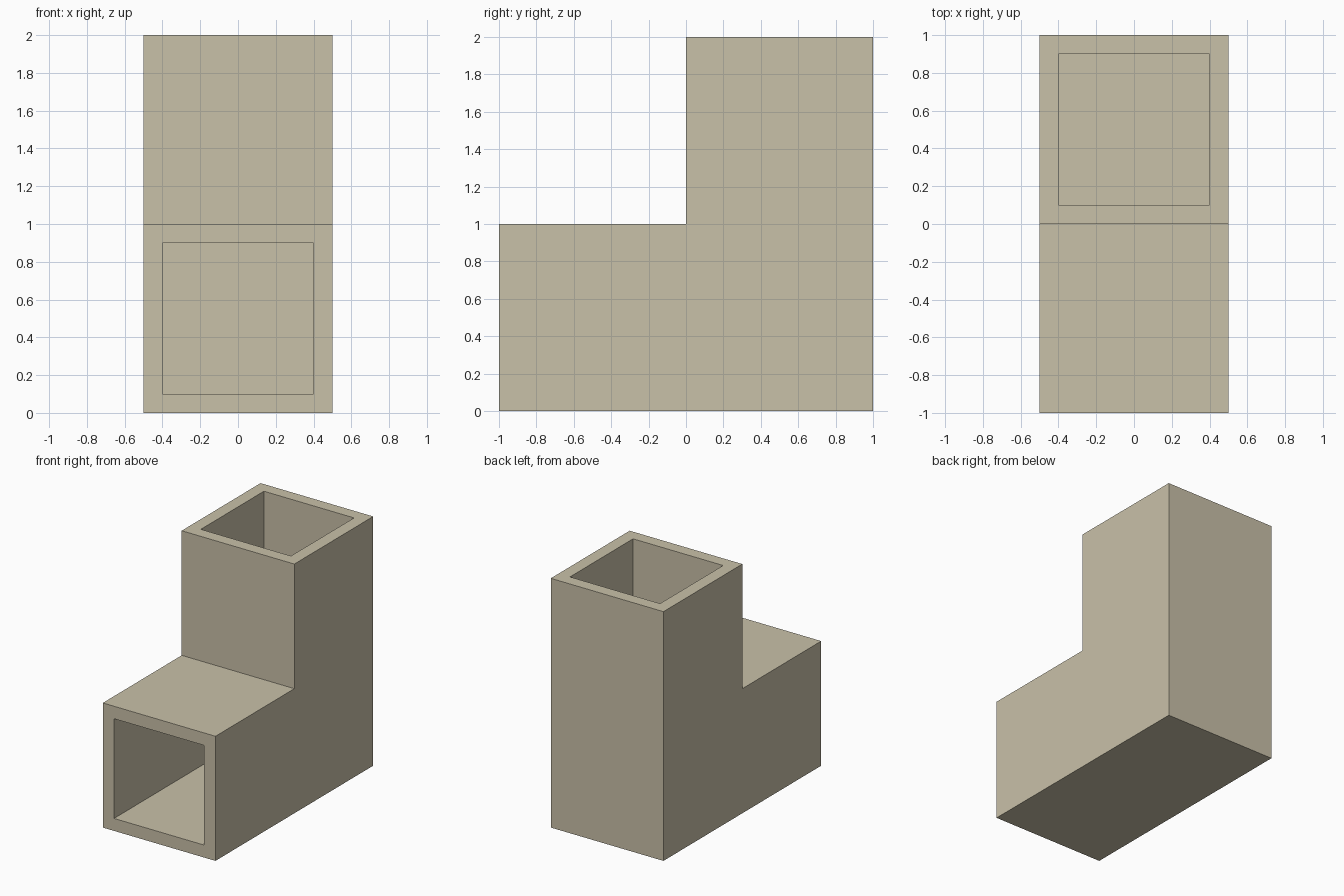
import bpy
import bmesh

cube = bpy.data.objects.get("Cube")
if cube:
    bpy.data.objects.remove(cube, do_unlink=True)

HALF = 0.5   # half width of the duct
WALL = 0.1   # wall thickness

# Single beige material
beige = bpy.data.materials.new("warm beige")
beige.use_nodes = True
colour = (0.584, 0.533, 0.397, 1.0)
beige.diffuse_color = colour
beige.node_tree.nodes["Principled BSDF"].inputs["Base Color"].default_value = colour


def skin(bm, inset):
    """Square rings at the front mouth, the mitre and the top mouth, joined up."""
    w = HALF - inset
    # (y, z) of the heel side and the throat side at each station
    stations = [
        ((-1, inset), (-1, 1 - inset)),
        ((1 - inset, inset), (inset, 1 - inset)),
        ((1 - inset, 2), (inset, 2)),
    ]
    rings = []
    for heel, throat in stations:
        corners = [(-w, *heel), (w, *heel), (w, *throat), (-w, *throat)]
        rings.append([bm.verts.new(c) for c in corners])
    for a, b in zip(rings, rings[1:]):
        bridge(bm, a, b)
    return rings


def bridge(bm, a, b):
    for i in range(4):
        j = (i + 1) % 4
        bm.faces.new((a[i], a[j], b[j], b[i]))


# Elbow duct: outer and inner skins joined by flat rims at both mouths
bm = bmesh.new()
outer = skin(bm, 0)
inner = skin(bm, WALL)
for end in (0, -1):
    bridge(bm, outer[end], inner[end])
bmesh.ops.recalc_face_normals(bm, faces=bm.faces)

# Merge the coplanar halves of the side walls across the mitre
seams = [e for e in bm.edges
         if len(e.link_faces) == 2 and e.calc_face_angle() < 0.01
         and abs(e.verts[0].co.y - e.verts[1].co.y) > 0.5]
bmesh.ops.dissolve_edges(bm, edges=seams, use_verts=False)

mesh = bpy.data.meshes.new("elbow_duct")
bm.to_mesh(mesh)
bm.free()
mesh.materials.append(beige)
duct = bpy.data.objects.new("elbow_duct", mesh)
bpy.context.collection.objects.link(duct)
